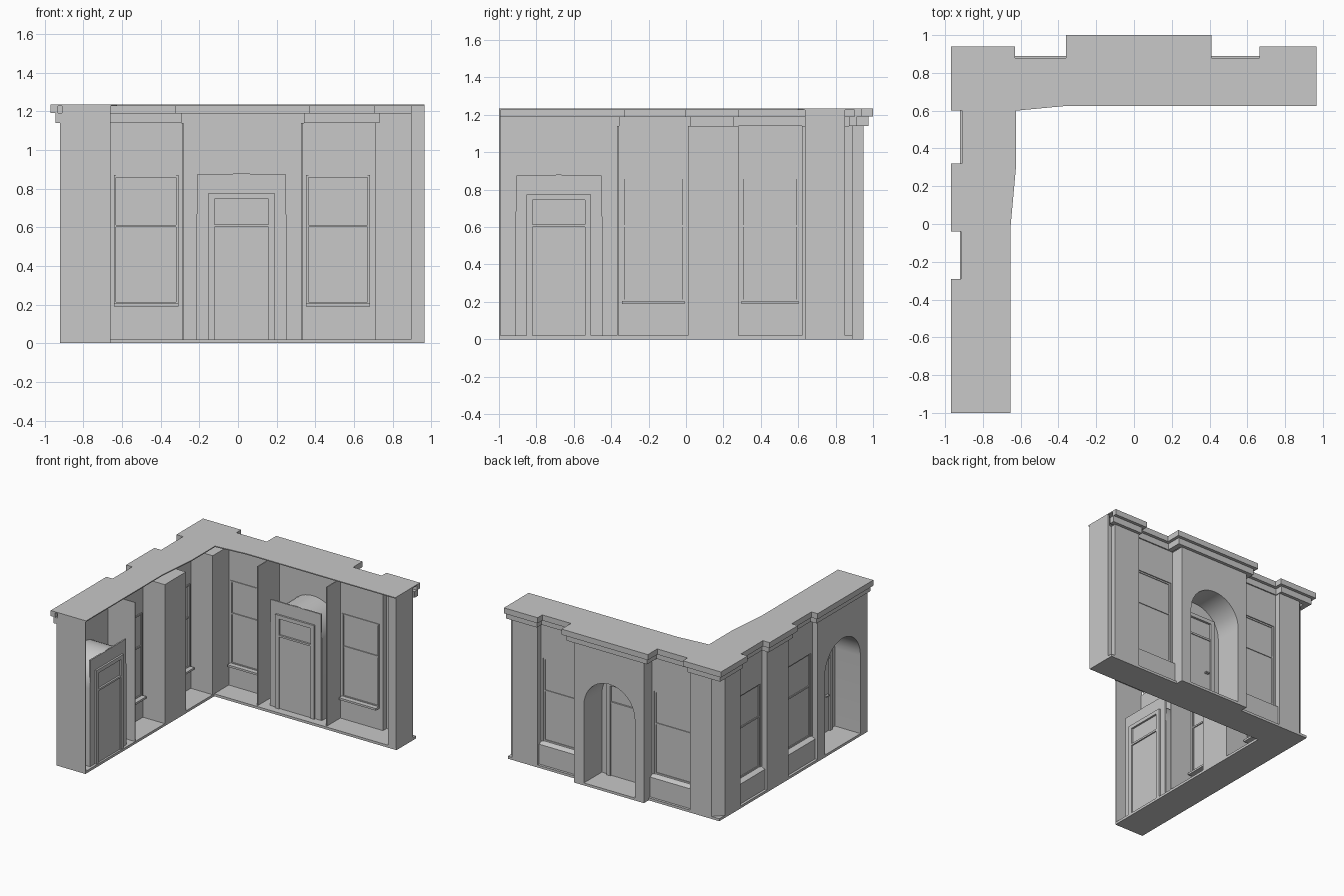
import bpy, bmesh, math

if "Cube" in bpy.data.objects:
    bpy.data.objects.remove(bpy.data.objects["Cube"], do_unlink=True)

stone = bpy.data.materials.new("grey_stone")
stone.use_nodes = True
GREY = (0.58, 0.58, 0.58, 1)
stone.diffuse_color = GREY
stone.node_tree.nodes["Principled BSDF"].inputs["Base Color"].default_value = GREY

BASE, CEIL, MID, ROOF, TOP = 0.02, 1.14, 1.19, 1.227, 1.235


# Wing placement: (along, outward, height) to world
def back(s, d, z):
    return (s, d, z)


def side(s, d, z):
    return (-d, s, z)


def extrude(name, lower, upper):
    """Solid between two matching rings of world points."""
    bm = bmesh.new()
    a = [bm.verts.new(p) for p in lower]
    b = [bm.verts.new(p) for p in upper]
    bm.faces.new(a)
    bm.faces.new(b)
    for i in range(len(a)):
        j = (i + 1) % len(a)
        bm.faces.new((a[i], a[j], b[j], b[i]))
    bmesh.ops.recalc_face_normals(bm, faces=bm.faces)
    for f in bm.faces:
        f.smooth = True
    mesh = bpy.data.meshes.new(name)
    bm.to_mesh(mesh)
    bm.free()
    mesh.set_sharp_from_angle(angle=math.radians(30))
    mesh.materials.append(stone)
    obj = bpy.data.objects.new(name, mesh)
    bpy.context.collection.objects.link(obj)


def slab(name, pts, z0, z1):
    extrude(name, [(x, y, z0) for x, y in pts], [(x, y, z1) for x, y in pts])


def panel(name, wing, pts, d0, d1):
    """Outline in (along, height), thickened from d0 to d1 outward."""
    extrude(name, [wing(s, d0, z) for s, z in pts], [wing(s, d1, z) for s, z in pts])


def box(name, wing, s0, s1, d0, d1, z0, z1):
    panel(name, wing, [(s0, z0), (s1, z0), (s1, z1), (s0, z1)], d0, d1)


def arch(c, r, top, n=20):
    pts = [(c - r, BASE)]
    for i in range(n + 1):
        t = math.pi * (1 - i / n)
        pts.append((c + r * math.cos(t), top - r + r * math.sin(t)))
    return pts + [(c + r, BASE)]


# Window bay: thin recessed wall, framed window, apron and sills
def window_bay(name, wing, s0, s1, pier):
    out, inn = pier - 0.045, pier - 0.065
    a, b = s0 + 0.018, s1 - 0.018
    sill, head, bar = 0.2, 0.87, 0.6
    box(name + "_upper_wall", wing, s0, s1, inn, out, head, CEIL)
    for tag, p, q in (("left", s0, a), ("right", b, s1)):
        box(name + "_jamb_" + tag, wing, p, q, inn, out, sill, head)
    box(name + "_pane", wing, a, b, inn + 0.002, inn + 0.006, sill, head)
    for tag, p, q in (("left", a, a + 0.012), ("right", b - 0.012, b)):
        box(name + "_frame_" + tag, wing, p, q, inn - 0.008, inn + 0.014, sill, head)
    for tag, z in (("bottom", sill), ("middle", bar), ("top", head - 0.012)):
        box(name + "_rail_" + tag, wing, a, b, inn - 0.006, inn + 0.012, z, z + 0.012)
    profile = [(inn, BASE), (pier - 0.02, BASE), (pier - 0.02, sill - 0.02), (out - 0.015, sill), (inn, sill)]
    extrude(name + "_apron", [wing(s0, d, z) for d, z in profile], [wing(s1, d, z) for d, z in profile])
    box(name + "_inner_sill", wing, a, b, inn - 0.045, inn, sill - 0.01, sill + 0.006)


# Arched doorway: pierced wall, vaulted tunnel and a framed door at its inner end
def doorway(name, wing, s0, s1, c, face, door):
    r, top = 0.227, 0.875
    inner = arch(c, r, top)
    outer = arch(c, r + 0.006, top + 0.006)
    panel(name + "_arched_wall", wing,
          [(s0, BASE)] + inner + [(s1, BASE), (s1, CEIL), (s0, CEIL)], face - 0.02, face)
    panel(name + "_tunnel", wing, outer + inner[::-1], door + 0.002, face - 0.01)
    box(name + "_end_wall", wing, c - r, c + r, door, door + 0.012, BASE, top)
    lo, hi = door - 0.015, door + 0.03
    for tag, k in (("left", -1), ("right", 1)):
        p, q = sorted((c + k * 0.14, c + k * 0.173))
        box(name + "_frame_" + tag, wing, p, q, lo, hi, BASE, 0.775)
    box(name + "_frame_head", wing, c - 0.14, c + 0.14, lo, hi, 0.745, 0.775)
    box(name + "_transom_bar", wing, c - 0.14, c + 0.14, lo, hi - 0.005, 0.6, 0.615)
    box(name + "_leaf", wing, c - 0.14, c + 0.14, door - 0.005, door + 0.018, BASE, 0.6)
    box(name + "_handle", wing, c - 0.12, c - 0.09, door + 0.018, door + 0.04, 0.31, 0.32)


# Floor plinth
slab("base_slab", [(-0.92, -1), (-0.66, -1), (-0.66, 0.64), (0.965, 0.64), (0.965, 0.89),
                   (0.335, 0.89), (0.335, 0.95), (-0.29, 0.95), (-0.29, 0.89), (-0.92, 0.89)], 0, BASE)


# Outer cornice line around the facade, pulled in by e
def cornice_line(e):
    return [
        (0.965, 0.94 - e), (0.665 + e, 0.94 - e), (0.665 + e, 0.88 - e), (0.41 - e, 0.88 - e),
        (0.41 - e, 1 - e), (-0.36 + e, 1 - e), (-0.36 + e, 0.88 - e), (-0.63 - e, 0.88 - e),
        (-0.63 - e, 0.94 - e), (-0.97 + e, 0.94 - e), (-0.97 + e, 0.6 + e), (-0.91 + e, 0.6 + e),
        (-0.91 + e, 0.32 - e), (-0.97 + e, 0.32 - e), (-0.97 + e, -0.04 + e), (-0.915 + e, -0.04 + e),
        (-0.915 + e, -0.29 - e), (-0.97 + e, -0.29 - e), (-0.97 + e, -1)]


# Thin roof sheet over two stepped cornice bands
slab("roof_sheet", [(-0.655, -1), (-0.655, -0.03), (-0.625, 0.3), (-0.625, 0.6), (-0.36, 0.625),
                    (0.965, 0.625)] + cornice_line(0), ROOF, TOP)
for name, e0, e1, z0, z1 in (("cornice_upper", 0, 0.04, MID, ROOF), ("cornice_lower", 0.025, 0.068, CEIL, MID)):
    slab(name, cornice_line(e0) + cornice_line(e1)[::-1], z0, z1)

# Corner pier with a chamfered outer edge
slab("corner_pier", [(-0.92, 0.62), (-0.66, 0.62), (-0.66, 0.89), (-0.85, 0.89), (-0.92, 0.82)], BASE, CEIL)

# Hollow pier closing the far end
slab("end_pier_front", [(0.70, 0.89), (0.93, 0.89), (0.93, 0.85), (0.91, 0.85), (0.91, 0.87),
                        (0.715, 0.87), (0.715, 0.825), (0.70, 0.825)], BASE, CEIL)
box("end_wall", back, 0.95, 0.965, 0.635, 0.85, BASE, ROOF)
box("end_wall_step", back, 0.92, 0.95, 0.838, 0.85, BASE, CEIL)
box("end_wall_return", back, 0.895, 0.95, 0.635, 0.65, BASE, ROOF)

# Back wing
window_bay("back_window_right", back, -0.66, -0.29, 0.89)
window_bay("back_window_left", back, 0.335, 0.70, 0.89)
doorway("back_door", back, -0.29, 0.335, 0.018, 0.95, 0.71)
box("back_door_fin_right", back, -0.29, -0.282, 0.655, 0.935, BASE, CEIL)
box("back_door_fin_left", back, 0.327, 0.335, 0.655, 0.935, BASE, CEIL)

# Side wing
window_bay("side_window_rear", side, 0.28, 0.62, 0.92)
window_bay("side_window_front", side, -0.36, 0.01, 0.92)
box("side_middle_pier", side, 0.01, 0.28, 0.66, 0.92, BASE, CEIL)
doorway("side_door", side, -1, -0.36, -0.68, 0.92, 0.68)
box("side_door_fin", side, -0.368, -0.36, 0.66, 0.905, BASE, CEIL)
box("side_end_wall", side, -1, -0.992, 0.66, 0.91, BASE, ROOF)
